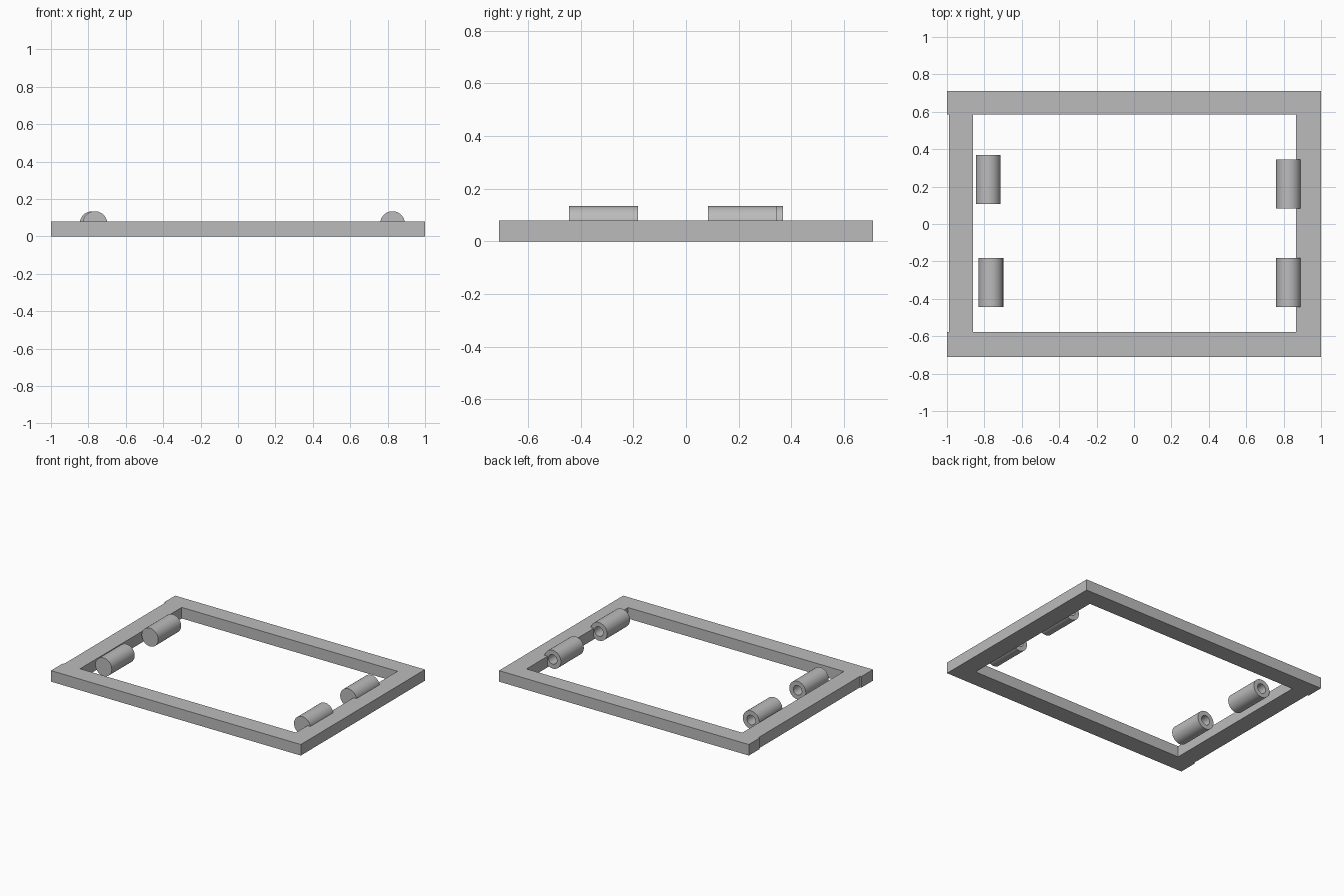
import bpy
import bmesh
from math import tau
from mathutils import Matrix, Vector

cube = bpy.data.objects.get("Cube")
if cube:
    bpy.data.objects.remove(cube, do_unlink=True)

grey = bpy.data.materials.new("plain_grey")
grey.use_nodes = True
grey.diffuse_color = (0.5, 0.5, 0.5, 1)
grey.node_tree.nodes["Principled BSDF"].inputs["Base Color"].default_value = (0.5, 0.5, 0.5, 1)


def make_object(name, bm):
    bmesh.ops.recalc_face_normals(bm, faces=bm.faces)
    mesh = bpy.data.meshes.new(name)
    bm.to_mesh(mesh)
    bm.free()
    mesh.materials.append(grey)
    obj = bpy.data.objects.new(name, mesh)
    bpy.context.collection.objects.link(obj)
    return obj


def box(name, low, high):
    low, high = Vector(low), Vector(high)
    bm = bmesh.new()
    bmesh.ops.create_cube(bm, size=1, matrix=Matrix.Translation((low + high) / 2)
                          @ Matrix.Diagonal((*(high - low), 1)))
    return make_object(name, bm)


def select_only(obj):
    bpy.ops.object.select_all(action="DESELECT")
    obj.select_set(True)
    bpy.context.view_layer.objects.active = obj


def cut(target, low, high):
    cutter = box("cutter", low, high)
    cutter.hide_render = True
    mod = target.modifiers.new("cut", "BOOLEAN")
    mod.operation, mod.solver, mod.object = "DIFFERENCE", "EXACT", cutter
    select_only(target)
    bpy.ops.object.modifier_apply(modifier=mod.name)
    bpy.data.objects.remove(cutter, do_unlink=True)


# Rectangular frame, its right bar set in slightly from the ends
frame = box("frame", (-1, -0.71, 0), (1, 0.71, 0.08))
cut(frame, (-0.86, -0.577, -1), (0.867, 0.585, 1))
cut(frame, (-2, -0.577, -1), (-0.99, 0.585, 1))

# Rollers along y: closed at the front, blind bore at the back
RADIUS, BORE, LENGTH, DEPTH = 0.066, 0.034, 0.262, 0.2


def roller(name, x, front):
    profile = [(0, 0), (RADIUS, 0), (RADIUS, LENGTH), (BORE, LENGTH),
               (BORE, LENGTH - DEPTH), (0, LENGTH - DEPTH)]
    bm = bmesh.new()
    verts = [bm.verts.new((r, y, 0)) for r, y in profile]
    edges = [bm.edges.new(pair) for pair in zip(verts, verts[1:])]
    bmesh.ops.spin(bm, geom=verts + edges, axis=(0, 1, 0), cent=(0, 0, 0),
                   angle=tau, steps=48, use_duplicate=False)
    bmesh.ops.remove_doubles(bm, verts=bm.verts, dist=0.0001)
    obj = make_object(name, bm)
    obj.location = (x, front, 0.068)
    select_only(obj)
    bpy.ops.object.shade_smooth_by_angle()


roller("roller_front_right", -0.765, -0.445)
roller("roller_back_right", -0.78, 0.107)
roller("roller_front_left", 0.826, -0.445)
roller("roller_back_left", 0.826, 0.083)
